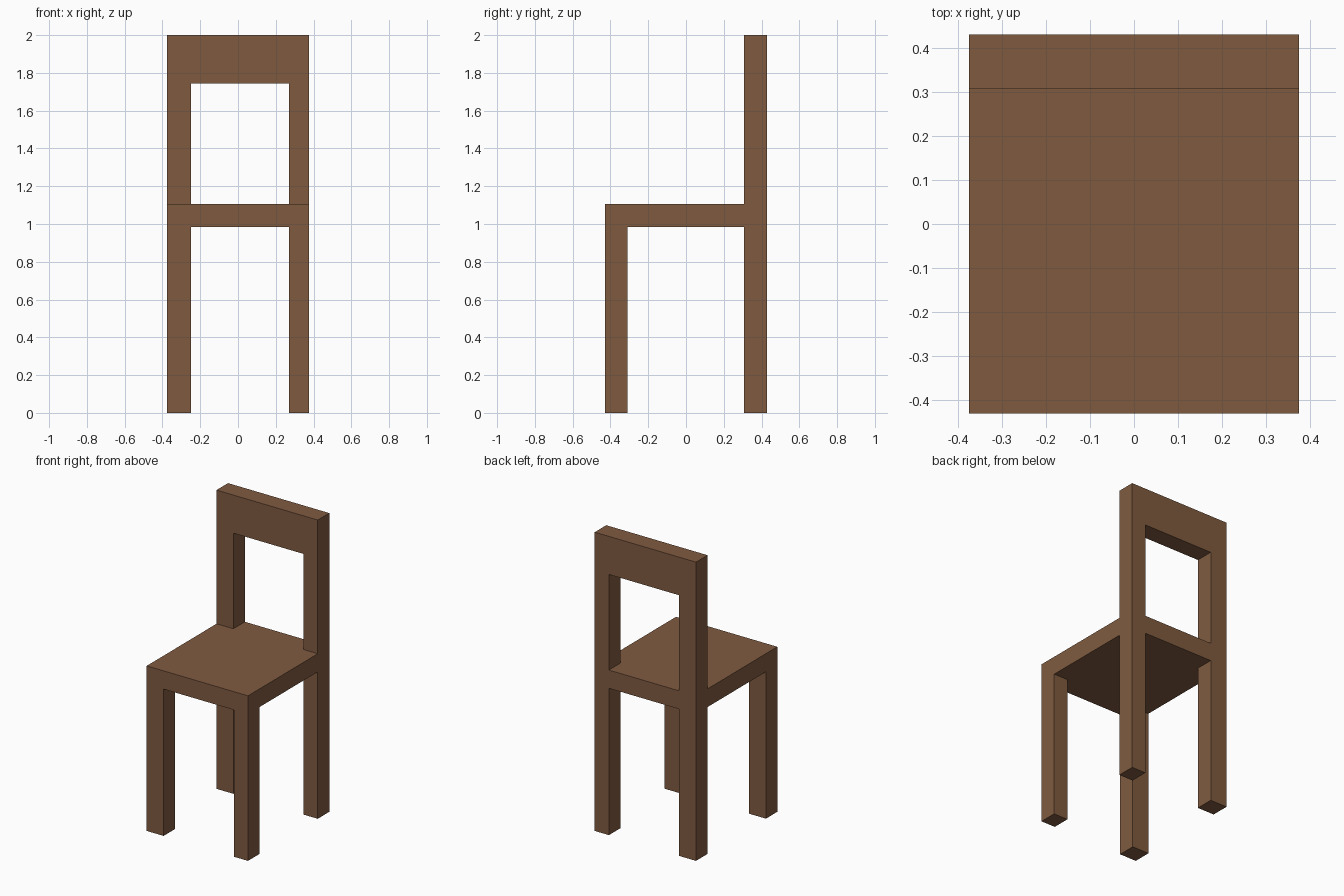
import bpy, bmesh

if "Cube" in bpy.data.objects:
    bpy.data.objects.remove(bpy.data.objects["Cube"])

# Grid lines that cut the seat into a middle panel and four leg corners
XS = (-0.375, -0.25, 0.27, 0.375)
YS = (-0.43, -0.31, 0.308, 0.43)
SEAT_BOTTOM, SEAT_TOP = 0.983, 1.105
RAIL_BOTTOM, TOP = 1.745, 2.0

wood = bpy.data.materials.new("brown wood")
wood.diffuse_color = (0.216, 0.105, 0.051, 1)
wood.use_nodes = True
wood.node_tree.nodes["Principled BSDF"].inputs["Base Color"].default_value = wood.diffuse_color

bm = bmesh.new()


def extrude(faces, z):
    """Extrude faces straight to height z and return the new cap faces."""
    result = bmesh.ops.extrude_face_region(bm, geom=faces)["geom"]
    for v in result:
        if isinstance(v, bmesh.types.BMVert):
            v.co.z = z
    bmesh.ops.delete(bm, geom=[f for f in faces if f.is_valid], context='FACES')
    return [f for f in result if isinstance(f, bmesh.types.BMFace)]


def caps(z, test):
    """Horizontal faces at height z whose centre passes the test."""
    bm.faces.ensure_lookup_table()
    return [f for f in bm.faces
            if all(abs(v.co.z - z) < 1e-5 for v in f.verts)
            and test(f.calc_center_median())]


# Seat: 3 x 3 panel, top and bottom, closed round the rim
for z in (SEAT_BOTTOM, SEAT_TOP):
    for i in range(3):
        for j in range(3):
            bm.faces.new([bm.verts.new((x, y, z)) for x, y in (
                (XS[i], YS[j]), (XS[i + 1], YS[j]),
                (XS[i + 1], YS[j + 1]), (XS[i], YS[j + 1]))])
bmesh.ops.remove_doubles(bm, verts=bm.verts[:], dist=1e-4)
bmesh.ops.bridge_loops(bm, edges=[e for e in bm.edges if e.is_boundary])


def is_corner(c):
    return not XS[1] < c.x < XS[2] and not YS[1] < c.y < YS[2]


# Legs: extrude the four corners down
for f in caps(SEAT_BOTTOM, is_corner):
    extrude([f], 0)

# Back posts: extrude the rear corners up in two steps
for f in caps(SEAT_TOP, lambda c: is_corner(c) and c.y > 0):
    extrude(extrude([f], RAIL_BOTTOM), TOP)

# Top rail: join the inner faces of the posts
inner = [f for f in bm.faces
         if f.calc_center_median().z > RAIL_BOTTOM
         and XS[1] - 1e-4 < f.calc_center_median().x < XS[2] + 1e-4]
rings = [e for f in inner for e in f.edges]
bmesh.ops.delete(bm, geom=inner, context='FACES_ONLY')
bmesh.ops.bridge_loops(bm, edges=rings)

bmesh.ops.recalc_face_normals(bm, faces=bm.faces[:])

mesh = bpy.data.meshes.new("chair_frame")
bm.to_mesh(mesh)
bm.free()
mesh.materials.append(wood)
bpy.context.collection.objects.link(bpy.data.objects.new("chair_frame", mesh))
